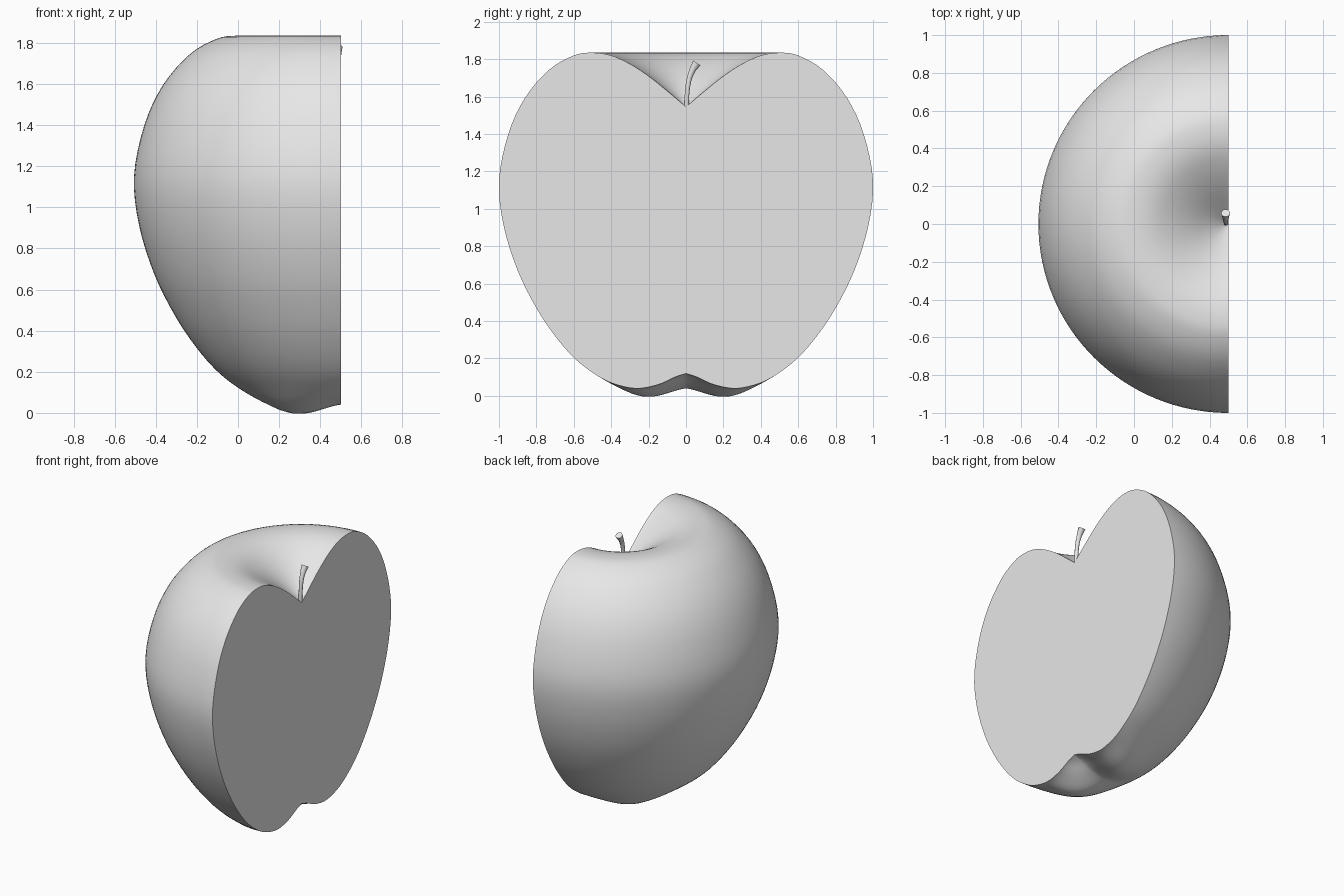
import bpy, bmesh, math
from mathutils import Vector

cube = bpy.data.objects.get("Cube")
if cube:
    bpy.data.objects.remove(cube, do_unlink=True)

grey = bpy.data.materials.new("plain grey")
grey.use_nodes = True
grey.diffuse_color = (0.8, 0.8, 0.8, 1)
grey.node_tree.nodes["Principled BSDF"].inputs["Base Color"].default_value = (0.8, 0.8, 0.8, 1)

CUT_X = 0.5      # plane of the cut, which also holds the core axis
SEGMENTS = 64    # steps around the half turn
STEPS = 4        # smoothing steps between profile points


def smooth_path(points, steps):
    """Catmull-Rom curve through the points."""
    pts = [Vector(p) for p in points]
    pts = [2 * pts[0] - pts[1]] + pts + [2 * pts[-1] - pts[-2]]
    path = []
    for a, b, c, d in zip(pts, pts[1:], pts[2:], pts[3:]):
        for i in range(steps):
            t = i / steps
            path.append(0.5 * (2 * b + (c - a) * t + (2 * a - 5 * b + 4 * c - d) * t ** 2
                               + (3 * b - a - 3 * c + d) * t ** 3))
    return path + [pts[-2]]


# Fruit outline (radius, height), from the stem pit to the base pit
outline = smooth_path([
    (0, 1.545), (0.1, 1.63), (0.2, 1.71), (0.3, 1.775), (0.4, 1.82), (0.5, 1.835),
    (0.6, 1.82), (0.73, 1.745), (0.86, 1.595), (0.95, 1.4), (1, 1.15), (0.975, 0.91),
    (0.9, 0.67), (0.8, 0.47), (0.7, 0.32), (0.6, 0.205), (0.5, 0.125), (0.4, 0.07),
    (0.27, 0.04), (0.15, 0.06), (0.06, 0.1), (0, 0.12)], STEPS)


def fruit_point(r, z, angle):
    # Two lobes swell downward under the base
    if z < 0.6:
        swell = abs(math.sin(2 * angle)) ** 1.4
        z -= 0.047 * swell * math.exp(-((r - 0.31) / 0.15) ** 2)
    return (CUT_X + 1.006 * r * math.cos(angle), r * math.sin(angle), z)


# Halved fruit: half a turn of the outline, closed by a flat cut face
bm = bmesh.new()
top = bm.verts.new((CUT_X, 0, outline[0].y))
bottom = bm.verts.new((CUT_X, 0, outline[-1].y))
columns = []
for s in range(SEGMENTS + 1):
    angle = math.pi * (0.5 + s / SEGMENTS)
    ring = [bm.verts.new(fruit_point(p.x, p.y, angle)) for p in outline[1:-1]]
    columns.append([top] + ring + [bottom])
for a, b in zip(columns, columns[1:]):
    for i in range(len(a) - 1):
        corners = list(dict.fromkeys([a[i], b[i], b[i + 1], a[i + 1]]))
        bm.faces.new(corners)
bm.faces.new(columns[0] + columns[-1][-2:0:-1])
bmesh.ops.recalc_face_normals(bm, faces=bm.faces)
mesh = bpy.data.meshes.new("fruit_half")
bm.to_mesh(mesh)
bm.free()
fruit = bpy.data.objects.new("fruit_half", mesh)

# Stem: a bent tube that flares at its tip
curve = bpy.data.curves.new("stem", "CURVE")
curve.dimensions = "3D"
curve.bevel_depth = 0.01
curve.bevel_resolution = 3
curve.use_fill_caps = True
spline = curve.splines.new("POLY")
path = smooth_path([(0.487, 0.003, 1.545), (0.487, 0.006, 1.62), (0.486, 0.016, 1.69),
                    (0.485, 0.034, 1.74), (0.485, 0.058, 1.78)], STEPS)
spline.points.add(len(path) - 1)
for i, (point, p) in enumerate(zip(spline.points, path)):
    point.co = (*p, 1)
    point.radius = 1.25 + 1.15 * (i / (len(path) - 1)) ** 3
stem = bpy.data.objects.new("stem", curve)

for obj in (fruit, stem):
    obj.data.materials.append(grey)
    bpy.context.collection.objects.link(obj)

# Turn the stem into a mesh, then smooth both parts with sharp rims
bpy.ops.object.select_all(action="DESELECT")
stem.select_set(True)
bpy.context.view_layer.objects.active = stem
bpy.ops.object.convert(target="MESH")
fruit.select_set(True)
bpy.ops.object.shade_smooth_by_angle(angle=math.radians(40))
